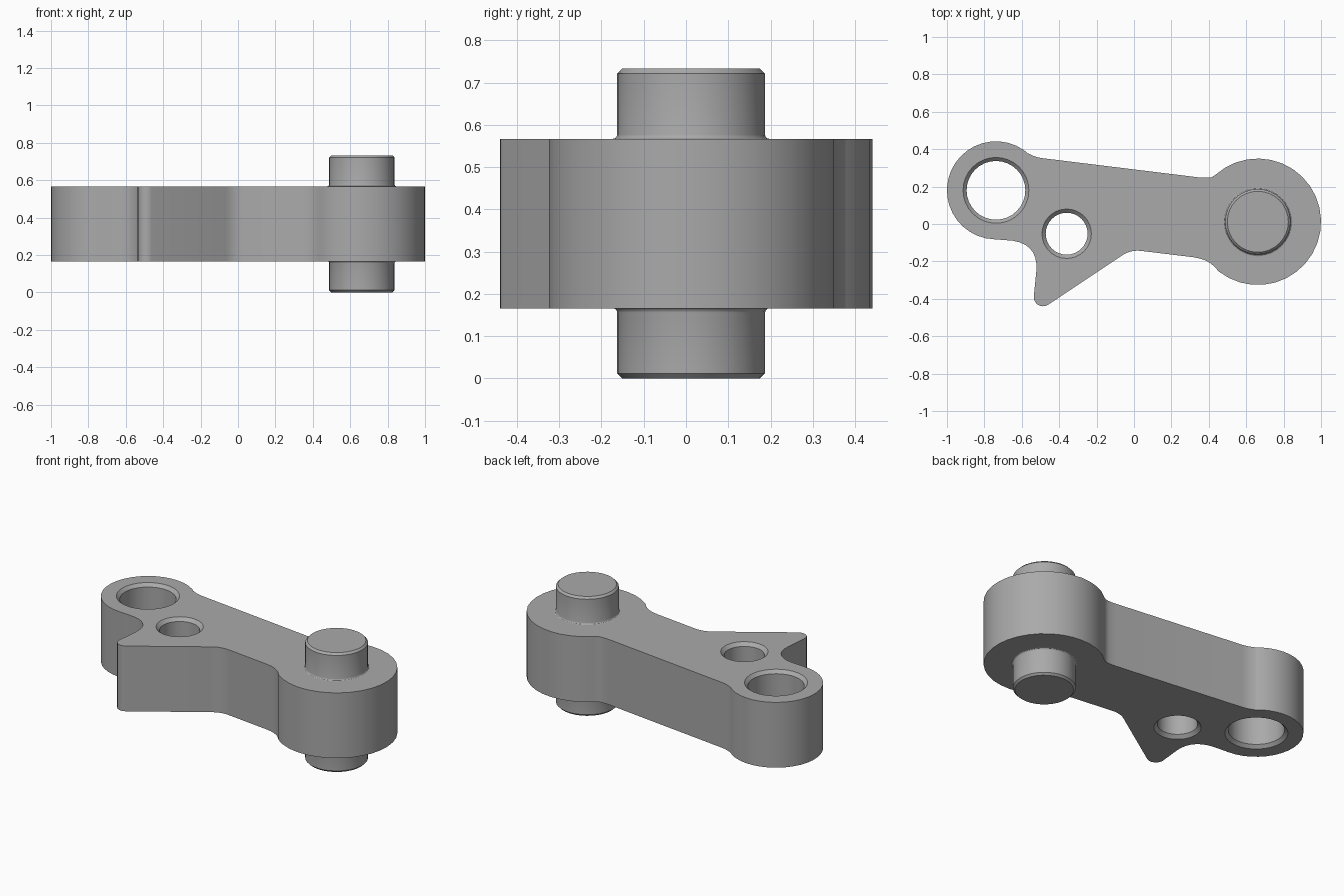
import bpy, bmesh, math

if "Cube" in bpy.data.objects:
    bpy.data.objects.remove(bpy.data.objects["Cube"])

Z0, Z1, ZTOP = 0.166, 0.567, 0.733
SEG = 32
PIN = (0.662, 0.012)

grey = bpy.data.materials.new("plain grey")
grey.diffuse_color = (0.4, 0.4, 0.4, 1)
grey.use_nodes = True
grey.node_tree.nodes["Principled BSDF"].inputs["Base Color"].default_value = grey.diffuse_color


def arc(cx, cy, r, a0, a1, n):
    """Points on an arc, angles in degrees."""
    return [(cx + r * math.cos(math.radians(a0 + (a1 - a0) * i / n)),
             cy + r * math.sin(math.radians(a0 + (a1 - a0) * i / n)))
            for i in range(n + 1)]


def bend(p, c, q, n=5):
    """Rounded corner from p to q, pulled towards c."""
    out = []
    for i in range(n + 1):
        t = i / n
        out.append(tuple((1 - t) ** 2 * p[k] + 2 * t * (1 - t) * c[k] + t * t * q[k]
                         for k in (0, 1)))
    return out


def ring(bm, pts, z):
    return [bm.verts.new((x, y, z)) for x, y in pts]


def circle(c, r):
    return arc(c[0], c[1], r, 0, 360, SEG)[:-1]


def walls(bm, rings):
    for a, b in zip(rings, rings[1:]):
        n = len(a)
        for i in range(n):
            bm.faces.new((a[i], a[(i + 1) % n], b[(i + 1) % n], b[i]))


def cap(bm, loops):
    """Flat face bounded by an outline and its holes."""
    edges = []
    for lp in loops:
        for i, v in enumerate(lp):
            w = lp[(i + 1) % len(lp)]
            edges.append(bm.edges.get((v, w)) or bm.edges.new((v, w)))
    bmesh.ops.triangle_fill(bm, edges=edges, use_beauty=True)


def finish(bm, name):
    bmesh.ops.recalc_face_normals(bm, faces=bm.faces)
    me = bpy.data.meshes.new(name)
    bm.to_mesh(me)
    bm.free()
    me.materials.append(grey)
    ob = bpy.data.objects.new(name, me)
    bpy.context.collection.objects.link(ob)
    bpy.ops.object.select_all(action='DESELECT')
    ob.select_set(True)
    bpy.context.view_layer.objects.active = ob
    bpy.ops.object.shade_smooth_by_angle(angle=math.radians(30))


# Lever outline, counter-clockwise from the large round end
outline = arc(PIN[0], PIN[1], 0.338, -128, 132, 24)
outline += bend((0.415, 0.25), (0.385, 0.245), (0.34, 0.25), 3)
outline += bend((-0.49, 0.352), (-0.53, 0.357), (-0.565, 0.377), 4)
outline += arc(-0.738, 0.18, 0.262, 45, 268, 22)
outline += bend((-0.69, -0.086), (-0.51, -0.09), (-0.522, -0.25), 8)
outline += arc(-0.487, -0.391, 0.049, 180, 302, 7)
outline += bend((-0.07, -0.172), (-0.02, -0.136), (0.04, -0.144), 6)
outline += bend((0.32, -0.178), (0.39, -0.187), (0.43, -0.228), 4)

# Lever body with two chamfered holes and openings for the pin
bm = bmesh.new()
low, high = ring(bm, outline, Z0), ring(bm, outline, Z1)
walls(bm, [low, high])
lows, highs = [low], [high]
for c, r_out, r_in in [((-0.738, 0.18), 0.176, 0.157), ((-0.36, -0.052), 0.132, 0.112)]:
    d = r_out - r_in
    rs = [ring(bm, circle(c, r), z) for r, z in
          [(r_out, Z0), (r_in, Z0 + d), (r_in, Z1 - d), (r_out, Z1)]]
    walls(bm, rs)
    lows.append(rs[0])
    highs.append(rs[-1])
FIL, R = 0.01, 0.175
lows.append(ring(bm, circle(PIN, R + FIL), Z0))
highs.append(ring(bm, circle(PIN, R + FIL), Z1))
cap(bm, lows)
cap(bm, highs)
finish(bm, "lever_body")

# Pin ends: base fillet, straight side, chamfered rim, flat end
for name, base, tip, s in [("upper_pin", Z1, ZTOP, 1), ("lower_pin", Z0, 0.0, -1)]:
    bm = bmesh.new()
    prof = [(R + FIL * (1 - math.sin(a)), base + s * FIL * (1 - math.cos(a)))
            for a in (math.pi / 6 * i for i in range(4))]
    prof += [(R, tip - s * 0.012), (R - 0.012, tip)]
    rs = [ring(bm, circle(PIN, r), z) for r, z in prof]
    walls(bm, rs)
    bm.faces.new(rs[-1])
    finish(bm, name)
